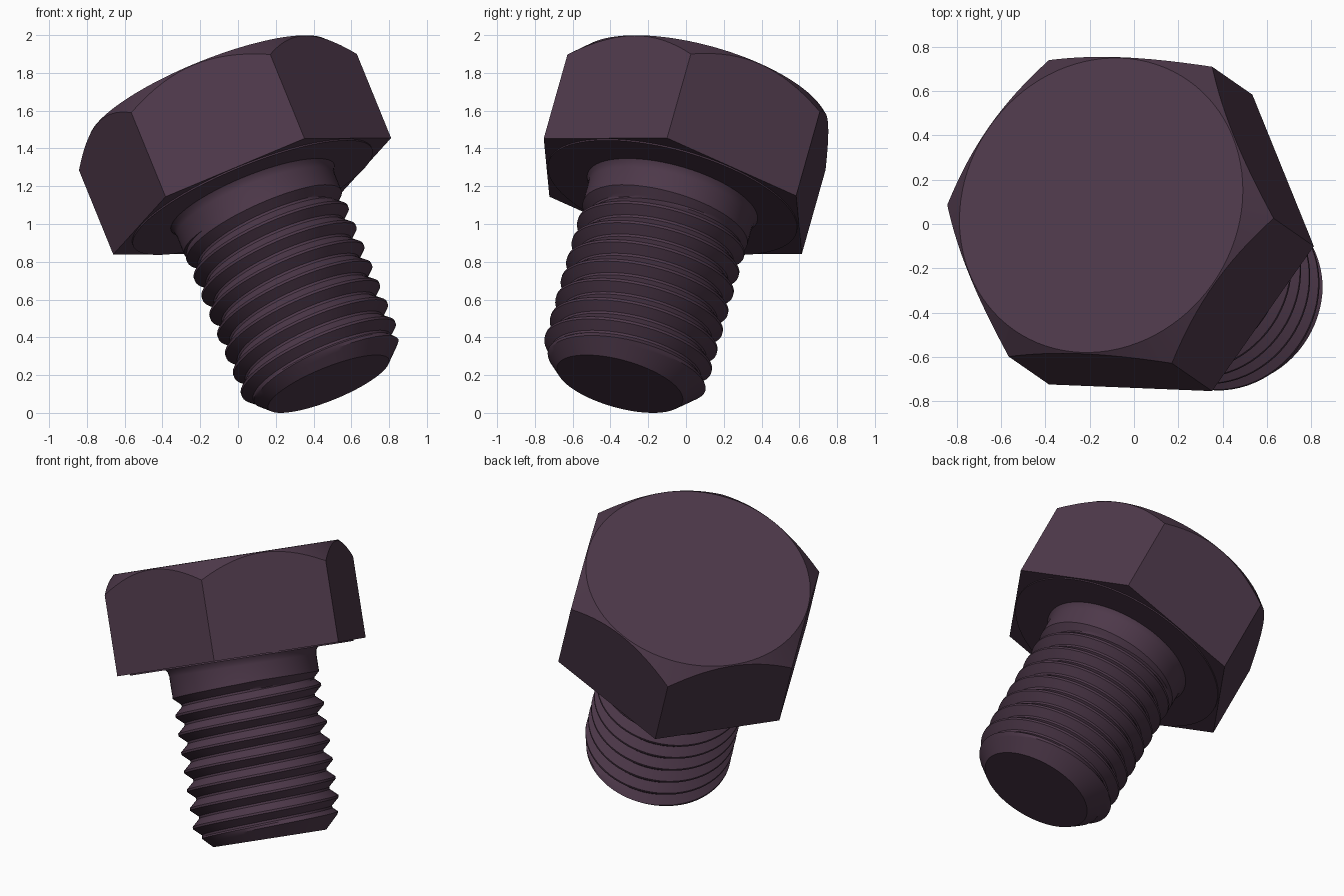
import bpy, bmesh
from math import pi, cos, sin, floor
from mathutils import Matrix, Vector

if "Cube" in bpy.data.objects:
    bpy.data.objects.remove(bpy.data.objects["Cube"])

# Tilted frame: origin at centre of the head underside, Z along the bolt axis
origin = Vector((0.075, -0.07, 1.147))
axis = Vector((-0.365, 0.253, 0.896)).normalized()
u = Vector((0.735, -0.03, 0.308))
u = (u - axis * u.dot(axis)).normalized()
v = axis.cross(u)
frame = Matrix((u, v, axis)).transposed().to_4x4()
frame.translation = origin

mat = bpy.data.materials.new("dark_plum_metal")
mat.diffuse_color = (0.075, 0.04, 0.068, 1)
mat.use_nodes = True
mat.node_tree.nodes["Principled BSDF"].inputs["Base Color"].default_value = mat.diffuse_color


def loft(name, columns):
    """Skin a list of columns (first and last column coincide), cap both ends."""
    bm = bmesh.new()
    grid = [[bm.verts.new(p) for p in col] for col in columns]
    for a, b in zip(grid, grid[1:]):
        for i in range(len(a) - 1):
            bm.faces.new((a[i], b[i], b[i + 1], a[i + 1]))
    bm.faces.new([c[0] for c in reversed(grid[:-1])])
    bm.faces.new([c[-1] for c in grid[:-1]])
    bmesh.ops.remove_doubles(bm, verts=bm.verts, dist=1e-5)
    bmesh.ops.recalc_face_normals(bm, faces=bm.faces)
    me = bpy.data.meshes.new(name)
    bm.to_mesh(me)
    bm.free()
    me.materials.append(mat)
    ob = bpy.data.objects.new(name, me)
    bpy.context.collection.objects.link(ob)
    ob.matrix_world = frame
    bpy.ops.object.select_all(action='DESELECT')
    ob.select_set(True)
    bpy.context.view_layer.objects.active = ob
    bpy.ops.object.shade_smooth_by_angle(angle=0.45)
    return ob


def polar(r, t, z):
    return (r * cos(t), r * sin(t), z)


# Hexagonal head: conical chamfer on top, thin washer face below
HEX_R, HEAD_H, TOP_R, WASHER_R = 0.798, 0.611, 0.686, 0.683
cols = []
for i in range(97):
    t = 2 * pi * i / 96
    local = t % (pi / 3) - pi / 6
    rh = HEX_R * cos(pi / 6) / cos(local)
    cols.append([polar(WASHER_R, t, -0.008), polar(WASHER_R, t, 0), polar(rh, t, 0),
                 polar(rh, t, HEAD_H - (rh - TOP_R) * 1.02), polar(TOP_R, t, HEAD_H)])
loft("hex_head", cols)

# Threaded shank: rows follow the helix so crests stay crisp
PITCH, CREST, ROOT = 0.1138, 0.45, 0.403
LENGTH, TIP_R, COLLAR = 1.109, 0.345, 0.155
STEPS = [0.0, 0.06, 0.2, 0.35, 0.44, 0.5, 0.56, 0.65, 0.8, 0.94]


def thread_radius(z, t):
    f = ((z + 0.25) / PITCH - t / (2 * pi)) % 1.0
    d = min(f, 1 - f)                          # distance from the crest in pitches
    k = min(max((d - 0.06) / 0.38, 0), 1)
    r = CREST + (ROOT - CREST) * k
    r = max(r, CREST - max(0, -z - COLLAR))    # run-out into the collar
    return min(r, TIP_R + (z + LENGTH))        # tip chamfer


cols = []
for i in range(73):
    t = 2 * pi * i / 72
    col = [polar(TIP_R, t, -LENGTH)]
    for k in range(-10, 3):
        for f in STEPS:
            z = -0.25 + PITCH * (t / (2 * pi) + k + f)
            z = min(max(z, -LENGTH), -COLLAR)
            col.append(polar(thread_radius(z, t), t, z))
    # plain collar with a small flare under the head
    col += [polar(CREST, t, -COLLAR), polar(CREST, t, -0.05),
            polar(0.455, t, -0.025), polar(0.468, t, -0.006), polar(0.468, t, 0.02)]
    cols.append(col)
loft("threaded_shank", cols)
